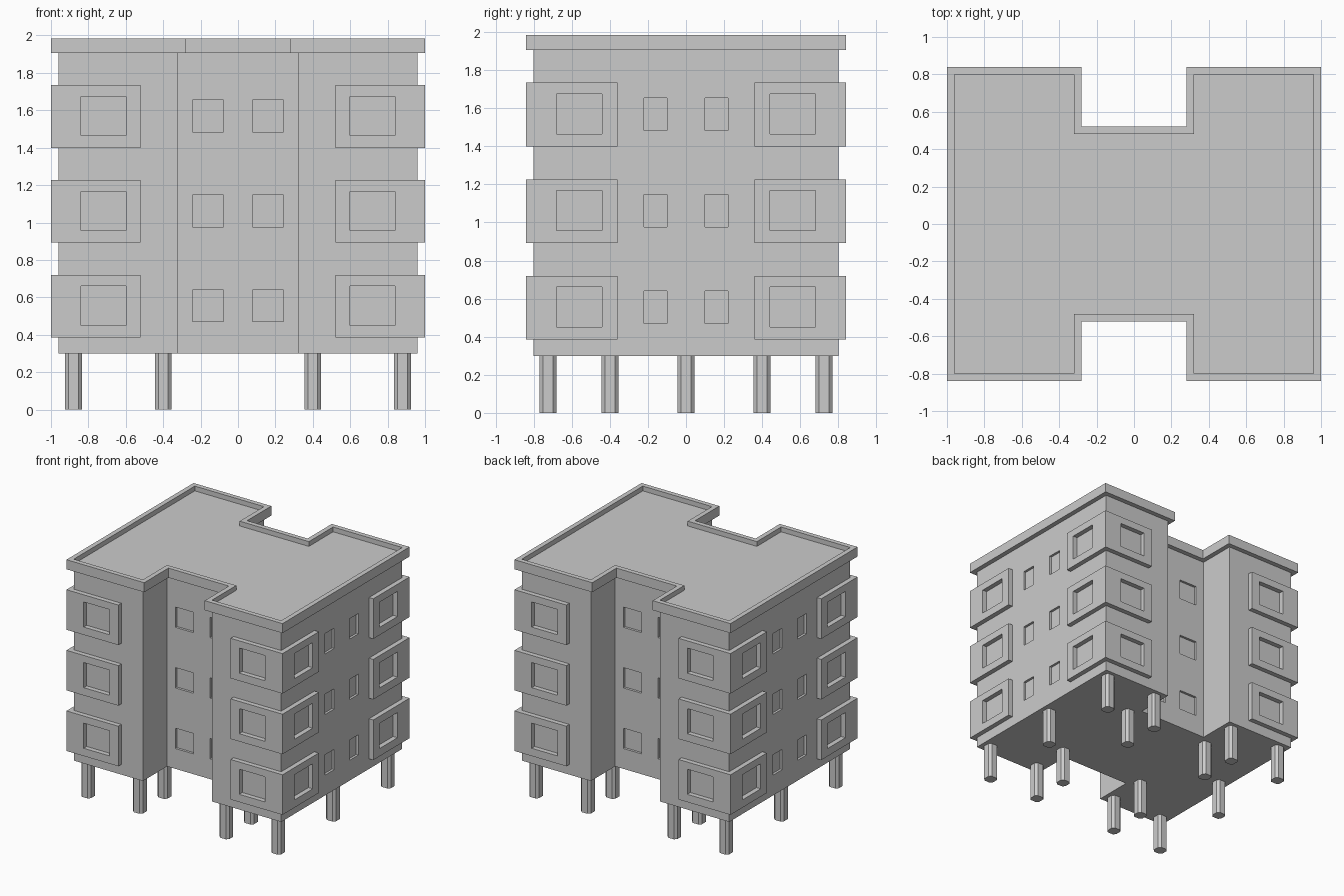
import bpy, bmesh

if "Cube" in bpy.data.objects:
    bpy.data.objects.remove(bpy.data.objects["Cube"])

FLOORS = 3
STEP = 0.507  # storey height


def prism(name, pts, z0, z1):
    """Extrude a plan outline from z0 to z1."""
    bm = bmesh.new()
    face = bm.faces.new([bm.verts.new((x, y, z0)) for x, y in pts])
    top = bmesh.ops.extrude_face_region(bm, geom=[face])["geom"]
    bmesh.ops.translate(bm, vec=(0, 0, z1 - z0),
                        verts=[v for v in top if isinstance(v, bmesh.types.BMVert)])
    bmesh.ops.recalc_face_normals(bm, faces=bm.faces)
    me = bpy.data.meshes.new(name)
    bm.to_mesh(me)
    bm.free()
    ob = bpy.data.objects.new(name, me)
    bpy.context.collection.objects.link(ob)
    return ob


def box(name, x0, x1, y0, y1, z0, z1):
    return prism(name, [(x0, y0), (x1, y0), (x1, y1), (x0, y1)], z0, z1)


def cut(target, cutters):
    """Subtract the cutters, apply, and remove them."""
    for c in cutters:
        c.hide_render = True
        m = target.modifiers.new("cut", 'BOOLEAN')
        m.operation, m.object, m.solver = 'DIFFERENCE', c, 'EXACT'
    bpy.context.view_layer.update()
    dg = bpy.context.evaluated_depsgraph_get()
    me = bpy.data.meshes.new_from_object(target.evaluated_get(dg))
    target.modifiers.clear()
    target.data = me
    for c in cutters:
        bpy.data.objects.remove(c)


def h_plan(o):
    """H-shaped plan, grown outward by o."""
    x, y, nx, ny = 0.96 + o, 0.80 + o, 0.32 - o, 0.48 + o
    q = [(x, y), (nx, y), (nx, ny)]
    return (q + [(-a, b) for a, b in reversed(q)] + [(-a, -b) for a, b in q]
            + [(a, -b) for a, b in reversed(q)])


# Main block with shallow small windows in the notches and the side walls
body = prism("building_body", h_plan(0), 0.30, 1.945)
cutters = []
for f in range(FLOORS):
    z0, z1 = 0.47 + f * STEP, 0.64 + f * STEP
    for s in (-1, 1):
        for c in (-0.16, 0.16):
            cutters.append(box("cut", c - 0.083, c + 0.083,
                               s * 0.48 - 0.02, s * 0.48 + 0.02, z0, z1))
            cutters.append(box("cut", s * 0.96 - 0.02, s * 0.96 + 0.02,
                               c - 0.06, c + 0.06, z0, z1))
cut(body, cutters)

# Roof parapet rim
rim = prism("roof_parapet", h_plan(0.04), 1.905, 1.985)
cut(rim, [prism("cut", h_plan(0), 1.8, 2.1)])

# Corner window bays wrapping each corner, with window openings on both faces
bay = prism("corner_window_bays", [(0.52, -0.84), (1.0, -0.84), (1.0, -0.36), (0.96, -0.36),
                                   (0.96, -0.80), (0.52, -0.80)], 0.385, 0.72)
cut(bay, [box("cut", 0.60, 0.84, -0.9, -0.75, 0.45, 0.66),
          box("cut", 0.9, 1.1, -0.68, -0.44, 0.45, 0.66)])
arr = bay.modifiers.new("floors", 'ARRAY')
arr.count = FLOORS
arr.use_relative_offset, arr.use_constant_offset = False, True
arr.constant_offset_displace = (0, 0, STEP)
mir = bay.modifiers.new("corners", 'MIRROR')
mir.use_axis = (True, True, False)
mir.use_mirror_merge = False

# Chamfered support posts
h, k = 0.045, 0.026
spots = [(sx * x, y) for sx in (-1, 1)
         for x, ys in ((0.88, (-0.725, 0, 0.725)), (0.40, (-0.725, -0.40, 0.40, 0.725)))
         for y in ys]
for i, (cx, cy) in enumerate(spots):
    ring = [(h, -k), (h, k), (k, h), (-k, h), (-h, k), (-h, -k), (-k, -h), (k, -h)]
    prism(f"support_post_{i + 1}", [(cx + a, cy + b) for a, b in ring], 0, 0.30)
